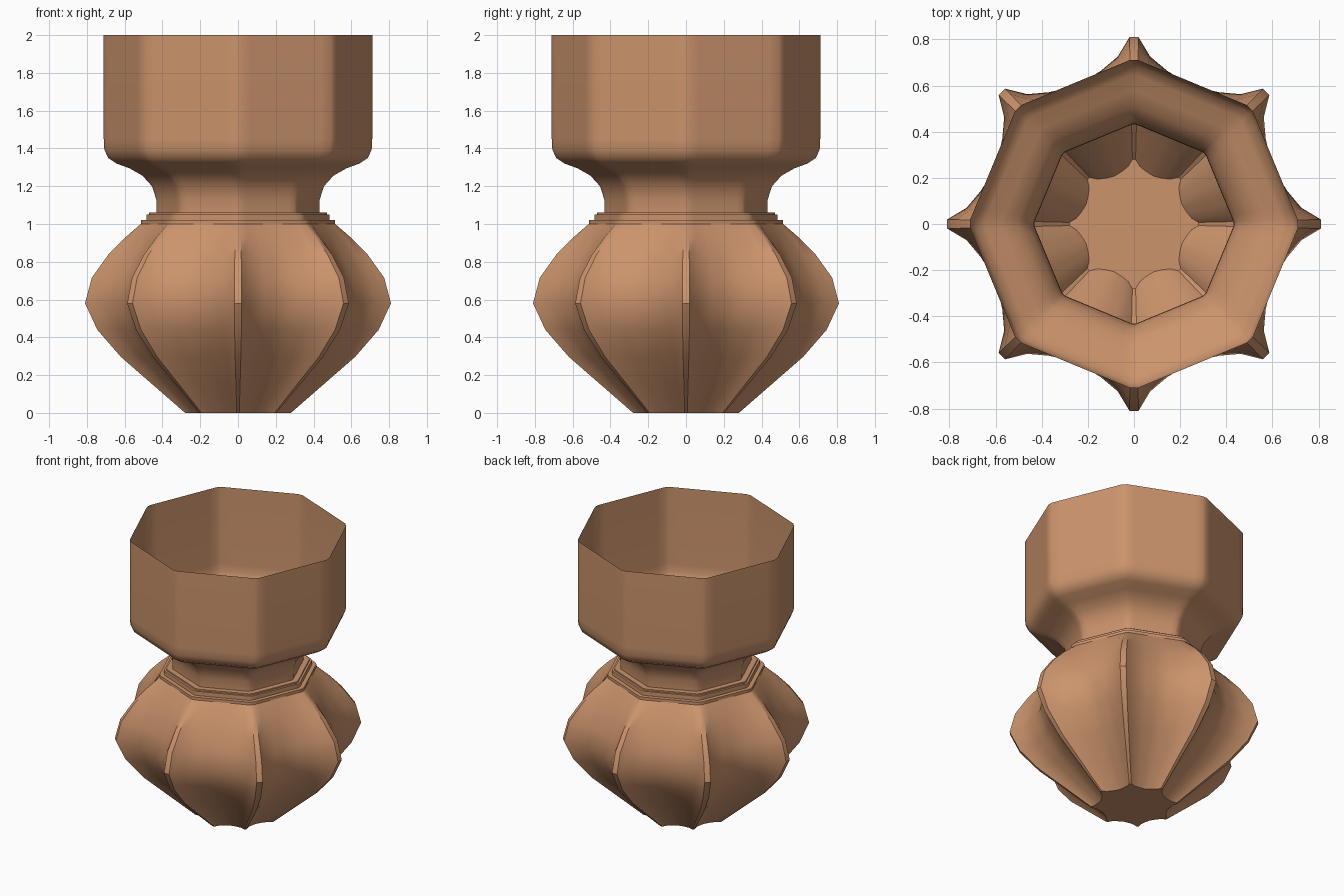
import bpy, bmesh, math

if "Cube" in bpy.data.objects:
    bpy.data.objects.remove(bpy.data.objects["Cube"])

clay = bpy.data.materials.new("terracotta tan")
clay.diffuse_color = (0.60, 0.295, 0.15, 1)
clay.use_nodes = True
clay.node_tree.nodes["Principled BSDF"].inputs["Base Color"].default_value = clay.diffuse_color

# angles away from each corner, and how deep the flute is there
FLUTE = [(1.4, 0.0), (5.5, 0.5), (12, 0.8), (17.5, 0.93), (22.5, 1.0)]
STEPS = FLUTE + [(45 - a, f) for a, f in reversed(FLUTE[:-1])]
DEPTH = 0.20


def ring(radius, z, flute):
    """Eight-sided ring, blended from plain octagon (0) to fluted star (1)."""
    pts = []
    for side in range(8):
        for a, f in STEPS:
            octagon = math.cos(math.radians(22.5)) / math.cos(math.radians(22.5 - a))
            r = radius * (octagon * (1 - flute) + (1 - DEPTH * f) * flute)
            t = math.radians(45 * side + a)
            pts.append((r * math.cos(t), r * math.sin(t), z))
    return pts


def loft(name, profile, cap=False, angle=35):
    """Stack rings from (radius, z, flute) and skin them as an open shell."""
    bm = bmesh.new()
    rows = [[bm.verts.new(p) for p in ring(*row)] for row in profile]
    n = len(rows[0])
    for low, high in zip(rows, rows[1:]):
        for i in range(n):
            j = (i + 1) % n
            bm.faces.new((low[i], low[j], high[j], high[i]))
    if cap:
        bm.faces.new(list(reversed(rows[0])))
    mesh = bpy.data.meshes.new(name)
    bm.to_mesh(mesh)
    bm.free()
    mesh.materials.append(clay)
    ob = bpy.data.objects.new(name, mesh)
    bpy.context.collection.objects.link(ob)
    bpy.ops.object.select_all(action='DESELECT')
    ob.select_set(True)
    bpy.context.view_layer.objects.active = ob
    bpy.ops.object.shade_smooth_by_angle(angle=math.radians(angle))
    return ob


# fluted belly with a flat star-shaped base
loft("fluted_bowl", [
    (0.28, 0, 1), (0.45, 0.148, 1), (0.62, 0.296, 1), (0.745, 0.44, 1),
    (0.81, 0.58, 1), (0.775, 0.715, 0.95), (0.69, 0.836, 0.75),
    (0.605, 0.925, 0.4), (0.52, 1.0, 0)], cap=True)

# stepped collar
loft("stepped_collar", [
    (0.52, 1.0, 0), (0.52, 1.02, 0), (0.49, 1.02, 0), (0.49, 1.05, 0),
    (0.475, 1.05, 0), (0.475, 1.06, 0), (0.435, 1.06, 0)])

# neck flaring into the tall open cup
loft("neck_and_cup", [
    (0.435, 1.06, 0), (0.437, 1.13, 0), (0.46, 1.2, 0), (0.51, 1.255, 0),
    (0.58, 1.295, 0), (0.65, 1.32, 0), (0.695, 1.35, 0), (0.715, 1.395, 0),
    (0.718, 1.45, 0), (0.718, 2.0, 0)])
